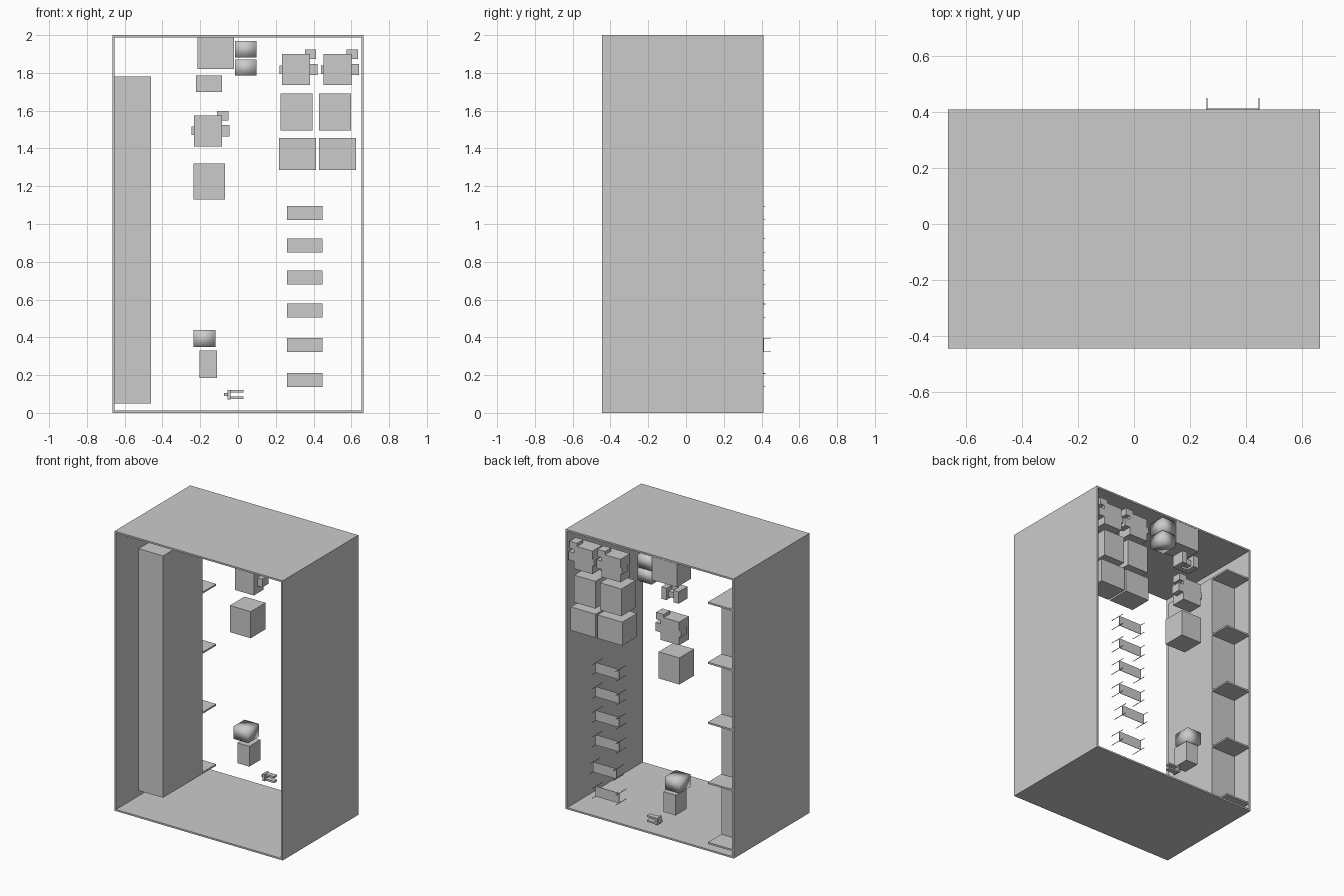
import bpy, bmesh
from mathutils import Vector

if "Cube" in bpy.data.objects:
    bpy.data.objects.remove(bpy.data.objects["Cube"])


def box(name, x, y, z, smooth=False):
    """Box from (min, max) ranges on each axis."""
    boxes(name, [(x, y, z)], smooth)


def boxes(name, parts, smooth=False):
    """One object made from several boxes."""
    bm = bmesh.new()
    for x, y, z in parts:
        verts = bmesh.ops.create_cube(bm, size=1)["verts"]
        for v in verts:
            v.co = Vector((a + (b - a) * (c + 0.5)) for (a, b), c in zip((x, y, z), v.co))
    mesh = bpy.data.meshes.new(name)
    bm.to_mesh(mesh)
    bm.free()
    for p in mesh.polygons:
        p.use_smooth = smooth
    ob = bpy.data.objects.new(name, mesh)
    bpy.context.collection.objects.link(ob)
    return ob


BACK = 0.41
T = 0.012

# Cabinet shell, open at front and back
box("cabinet_top", (-0.665, 0.665), (-0.445, BACK), (2 - T, 2))
box("cabinet_bottom", (-0.665, 0.665), (-0.445, BACK), (0, T))
for side, s in (("left", -1), ("right", 1)):
    xs = sorted((s * 0.665, s * (0.665 - T)))
    box("cabinet_wall_" + side, xs, (-0.445, BACK), (T, 2 - T))

# Tall duct on the left with shelf plates behind it
box("tall_duct", (-0.655, -0.46), (-0.19, 0.258), (0.05, 1.78))
for i in range(5):
    z = 0.05 + i * 0.4295
    box(f"shelf_{i}", (-0.655, -0.46), (0.258, BACK), (z, z + 0.012))

# Plain device blocks
box("top_unit", (-0.215, -0.02), (0.25, BACK), (1.82, 1.987))
box("middle_unit", (-0.235, -0.07), (0.243, BACK), (1.13, 1.32))
box("lower_unit", (-0.205, -0.11), (0.285, BACK), (0.185, 0.33))
for i, (x0, x1) in enumerate([(0.225, 0.395), (0.43, 0.598)]):
    box(f"tall_unit_{i}", (x0, x1), (0.248, BACK), (1.495, 1.69))
for i, x in enumerate((0.217, 0.428)):
    box(f"wide_unit_{i}", (x, x + 0.197), (0.243, BACK), (1.287, 1.455))

# Small soft-shaded blocks
box("small_block_upper", (-0.015, 0.097), (0.285, BACK), (1.882, 1.97), True)
box("small_block_lower", (-0.015, 0.097), (0.285, BACK), (1.785, 1.87), True)
box("small_block_base", (-0.235, -0.12), (0.285, BACK), (0.35, 0.44), True)

# Switch units: body with side and top lugs
for i, (x, z) in enumerate([(0.232, 1.735), (0.453, 1.735), (-0.233, 1.41)]):
    boxes(f"switch_unit_{i}", [
        ((x, x + 0.148), (0.3, BACK), (z, z + 0.165)),
        ((x + 0.148, x + 0.188), (0.34, BACK), (z + 0.053, z + 0.113)),
        ((x - 0.013, x), (0.34, BACK), (z + 0.06, z + 0.105)),
        ((x + 0.122, x + 0.182), (0.34, BACK), (z + 0.138, z + 0.188)),
    ])

# Socket bracket: plate with two end blocks
boxes("socket_bracket", [
    ((-0.222, -0.085), (0.30, 0.335), (1.70, 1.785)),
    ((-0.222, -0.18), (0.335, 0.40), (1.70, 1.785)),
    ((-0.125, -0.085), (0.335, 0.40), (1.70, 1.785)),
    ((-0.18, -0.125), (0.335, 0.375), (1.715, 1.755)),
])

# Forked plug near the floor
boxes("forked_plug", [
    ((-0.075, -0.05), (0.37, 0.39), (0.09, 0.105)),
    ((-0.055, -0.04), (0.355, 0.405), (0.072, 0.122)),
    ((-0.04, 0.03), (0.365, 0.40), (0.108, 0.12)),
    ((-0.04, 0.03), (0.365, 0.40), (0.074, 0.086)),
])

# Cable brackets: thin plates with a wire through each corner
W = 0.003
for i, z0 in enumerate((0.137, 0.323, 0.505, 0.68, 0.85, 1.022)):
    y = 0.41 if i == 1 else 0.38
    z1 = z0 + 0.073
    parts = [((0.26, 0.448), (y, y + W), (z0, z1))]
    for x in (0.26, 0.448 - W):
        for z in (z0, z1 - W):
            parts.append(((x, x + W), (y - 0.08, y + 0.04), (z, z + W)))
    boxes(f"cable_bracket_{i}", parts)
